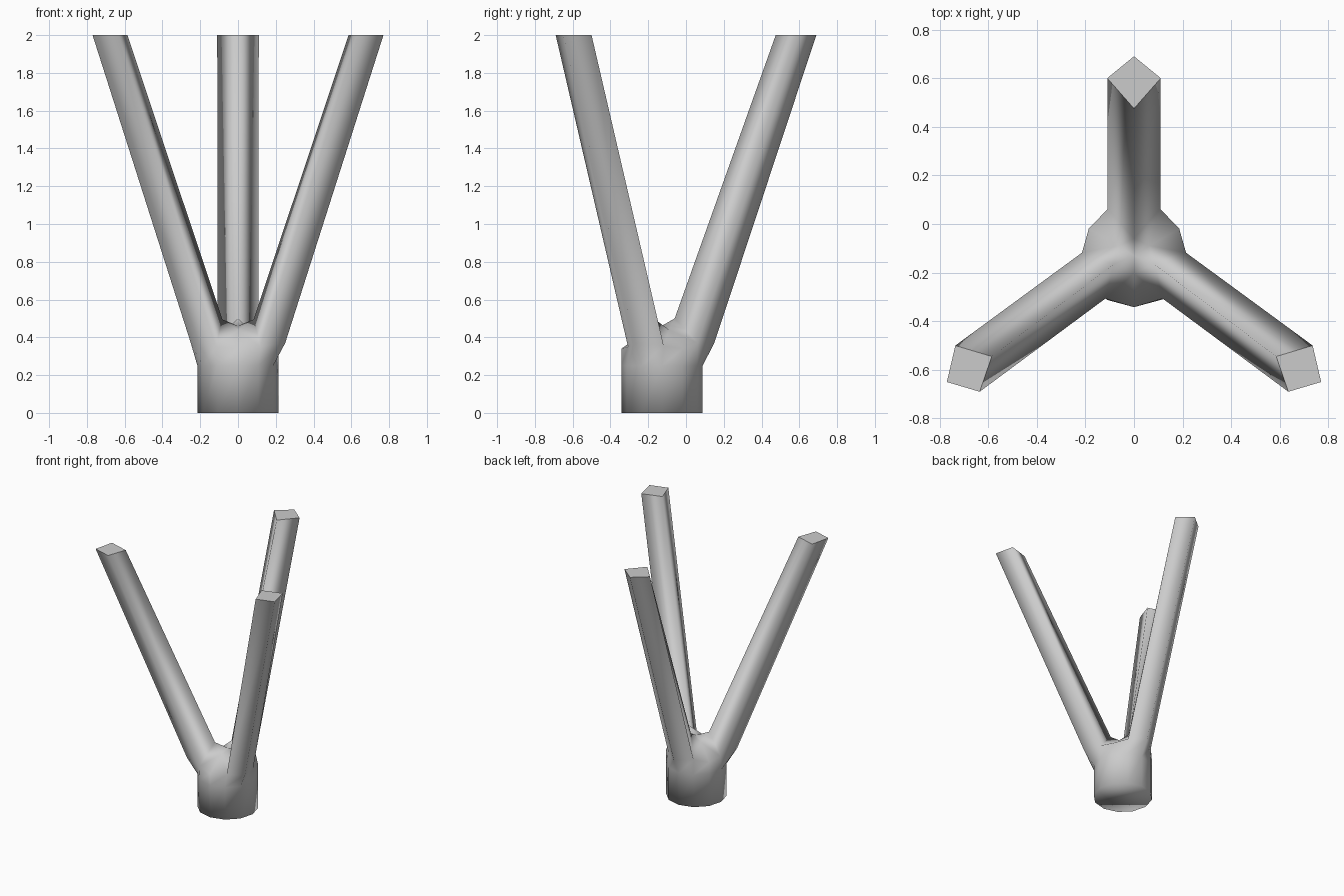
import bpy, bmesh, math

if "Cube" in bpy.data.objects:
    bpy.data.objects.remove(bpy.data.objects["Cube"])

bm = bmesh.new()
CY, R = -0.127, 0.215

# trunk: straight 12-sided column
def ring(z):
    return [bm.verts.new((R * math.cos(math.radians(30 * i)),
                          CY + R * math.sin(math.radians(30 * i)), z)) for i in range(12)]

def bridge(a, b):
    n = len(a)
    for i in range(n):
        j = (i + 1) % n
        bm.faces.new((a[i], a[j], b[j], b[i]))

bottom, rim, crown = ring(0), ring(.25), ring(.34)

# branch sections counter-clockwise: side, outer, side, inner; then the level ends
back = ([(.108, .062, .37), (0, .15, .37), (-.108, .062, .37), (0, -.06, .5)],
        [(.11, .6), (0, .69), (-.11, .6), (0, .475)])
right = ([(.118, -.307, .35), (.25, -.27, .37), (.214, -.118, .355), (.083, -.165, .495)],
         [(.635, -.69), (.77, -.65), (.735, -.5), (.585, -.545)])
order = (2, 1, 0, 3)
left = ([(-right[0][i][0],) + right[0][i][1:] for i in order],
        [(-right[1][i][0], right[1][i][1]) for i in order])

# branches grow from every third group of the trunk's crown
flat, inner = [], []
for k, (low, top) in ((2, back), (6, left), (10, right)):
    start = [crown[(k + i) % 12] for i in range(3)] + [bm.verts.new(low[3])]
    for v, p in zip(start, low):
        v.co = p
    end = [bm.verts.new((x, y, 2)) for x, y in top]
    bridge(start, end)
    flat.append(bm.faces.new(end))
    inner.append(start[3])

bridge(bottom, rim)
bridge(rim, crown)
underside = bm.faces.new(bottom[::-1])

# crotch: saddle between each pair of branches
mid = bm.verts.new((0, -.13, .46))
for n, k in enumerate((5, 9, 1)):
    a = math.radians(30 * k)
    s1, peak, s2 = crown[k - 1], crown[k], crown[k + 1]
    i1, i2 = inner[n], inner[(n + 1) % 3]
    saddle = bm.verts.new((.075 * math.cos(a), CY + .075 * math.sin(a), .44))
    for tri in ((s1, peak, saddle), (peak, s2, saddle), (s1, saddle, i1),
                (s2, i2, saddle), (i1, saddle, mid), (saddle, i2, mid)):
        bm.faces.new(tri)

bmesh.ops.recalc_face_normals(bm, faces=bm.faces[:])

# smooth everywhere except the cut ends
for f in bm.faces:
    f.smooth = True
for f in flat:
    f.smooth = False
    for e in f.edges:
        e.smooth = False

mesh = bpy.data.meshes.new("branching_trunk")
bm.to_mesh(mesh)
bm.free()
mat = bpy.data.materials.new("mid_grey")
mat.diffuse_color = (.58, .58, .58, 1)
mat.use_nodes = True
mat.node_tree.nodes["Principled BSDF"].inputs["Base Color"].default_value = mat.diffuse_color
mesh.materials.append(mat)
bpy.context.collection.objects.link(bpy.data.objects.new("branching_trunk", mesh))
